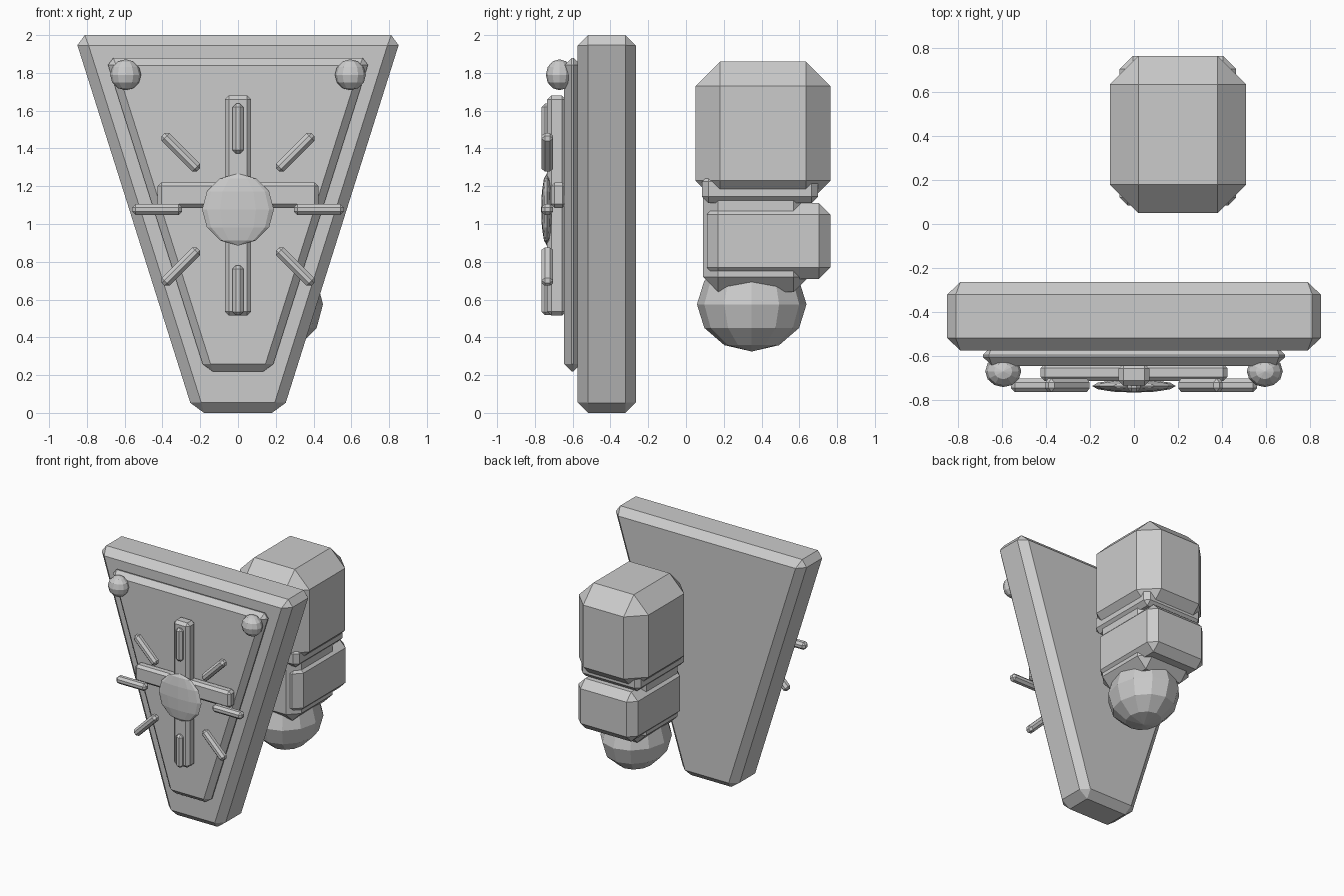
import bpy, bmesh, math
from mathutils import Matrix

if "Cube" in bpy.data.objects:
    bpy.data.objects.remove(bpy.data.objects["Cube"])


def finish(bm, name, bevel=0.0):
    # chamfer every edge with one flat segment, then link the object
    bmesh.ops.recalc_face_normals(bm, faces=bm.faces)
    if bevel:
        bmesh.ops.bevel(bm, geom=bm.edges[:], offset=bevel, offset_type='OFFSET',
                        segments=1, affect='EDGES', profile=0.5)
    me = bpy.data.meshes.new(name)
    bm.to_mesh(me)
    bm.free()
    ob = bpy.data.objects.new(name, me)
    bpy.context.collection.objects.link(ob)
    return ob


def box(name, x, y, z, bevel):
    # box from (min, max) ranges
    bm = bmesh.new()
    size = [r[1] - r[0] for r in (x, y, z)]
    mid = [(r[0] + r[1]) / 2 for r in (x, y, z)]
    bmesh.ops.create_cube(bm, size=1, matrix=Matrix.Translation(mid) @ Matrix.Diagonal((*size, 1)))
    return finish(bm, name, bevel)


def wedge(name, half_bottom, half_top, z0, z1, y0, y1, bevel):
    # trapezoid plate, narrow end down
    bm = bmesh.new()
    prof = [(-half_bottom, z0), (half_bottom, z0), (half_top, z1), (-half_top, z1)]
    front = [bm.verts.new((x, y0, z)) for x, z in prof]
    back = [bm.verts.new((x, y1, z)) for x, z in prof]
    bm.faces.new(front)
    bm.faces.new(back[::-1])
    for i in range(4):
        j = (i + 1) % 4
        bm.faces.new((front[i], back[i], back[j], front[j]))
    return finish(bm, name, bevel)


def ball(name, loc, radii):
    bm = bmesh.new()
    bmesh.ops.create_uvsphere(bm, u_segments=12, v_segments=6, radius=1,
                              matrix=Matrix.Translation(loc) @ Matrix.Diagonal((*radii, 1)))
    return finish(bm, name)


# shield body and raised front plate
wedge("shield_body", 0.236, 0.867, 0.0, 2.0, -0.575, -0.265, 0.056)
wedge("shield_plate", 0.175, 0.70, 0.22, 1.88, -0.645, -0.555, 0.04)

# corner studs
for side, label in ((-1, "left"), (1, "right")):
    ball("stud_" + label, (0.595 * side, -0.67, 1.79), (0.082, 0.072, 0.082))

# cross and sun emblem
box("cross_upright", (-0.07, 0.07), (-0.735, -0.635), (0.515, 1.68), 0.022)
box("cross_bar", (-0.425, 0.425), (-0.715, -0.635), (1.085, 1.22), 0.02)
ball("sun_disc", (0, -0.737, 1.077), (0.19, 0.03, 0.19))
for i in range(8):
    ray = box("sun_ray_%d" % i, (0.296, 0.56), (-0.765, -0.703), (-0.029, 0.029), 0.018)
    ray.location.z = 1.077
    ray.rotation_euler.y = i * math.pi / 4

# arm behind the shield
box("shoulder_block", (-0.11, 0.51), (0.05, 0.765), (1.10, 1.86), 0.13)
box("elbow_band", (-0.065, 0.465), (0.085, 0.70), (1.11, 1.26), 0.035)
box("forearm_block", (-0.065, 0.465), (0.11, 0.765), (0.71, 1.11), 0.06)
box("wrist_core", (-0.045, 0.445), (0.09, 0.65), (0.64, 1.26), 0.08)
ball("fist", (0.2, 0.348, 0.575), (0.25, 0.29, 0.25))
